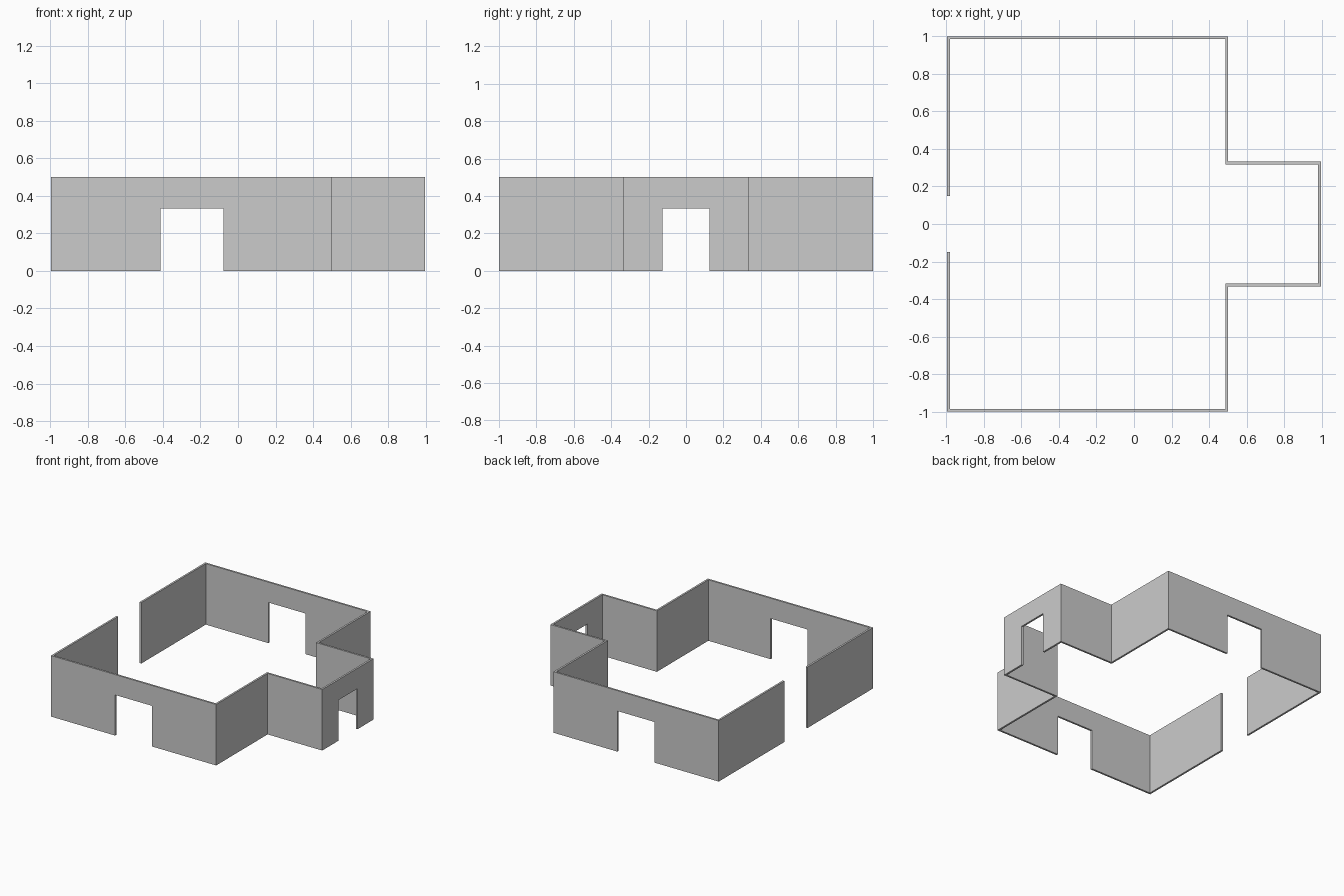
import bpy
import bmesh

if "Cube" in bpy.data.objects:
    bpy.data.objects.remove(bpy.data.objects["Cube"])

HEIGHT, DOOR_TOP, THICK = 0.5, 0.333, 0.0155
LEFT, STEP, RIGHT = -0.997, 0.502, 0.997
DOOR_L, DOOR_R = -0.414, -0.078

# Half of the outer wall line, from the left opening round to the end doorway
half = [(LEFT, -0.15), (LEFT, -1.0), (DOOR_L, -1.0), (DOOR_R, -1.0),
        (STEP, -1.0), (STEP, -0.333), (RIGHT, -0.333), (RIGHT, -0.125)]
path = half + [(x, -y) for x, y in reversed(half)]
doorways = {2, 7, 12}  # segments open below the lintel

# Wall surface: a low and a high band per segment, low band left out at doorways
bm = bmesh.new()
rows = [[bm.verts.new((x, y, z)) for x, y in path] for z in (0, DOOR_TOP, HEIGHT)]
for i in range(len(path) - 1):
    for band in range(2):
        if band == 0 and i in doorways:
            continue
        low, high = rows[band], rows[band + 1]
        bm.faces.new((low[i], low[i + 1], high[i + 1], high[i]))
mesh = bpy.data.meshes.new("house_walls")
bm.to_mesh(mesh)
bm.free()
walls = bpy.data.objects.new("house_walls", mesh)
bpy.context.collection.objects.link(walls)

# Wall thickness, grown inwards
solid = walls.modifiers.new("thickness", 'SOLIDIFY')
solid.thickness = THICK
solid.offset = -1
solid.use_even_offset = True
